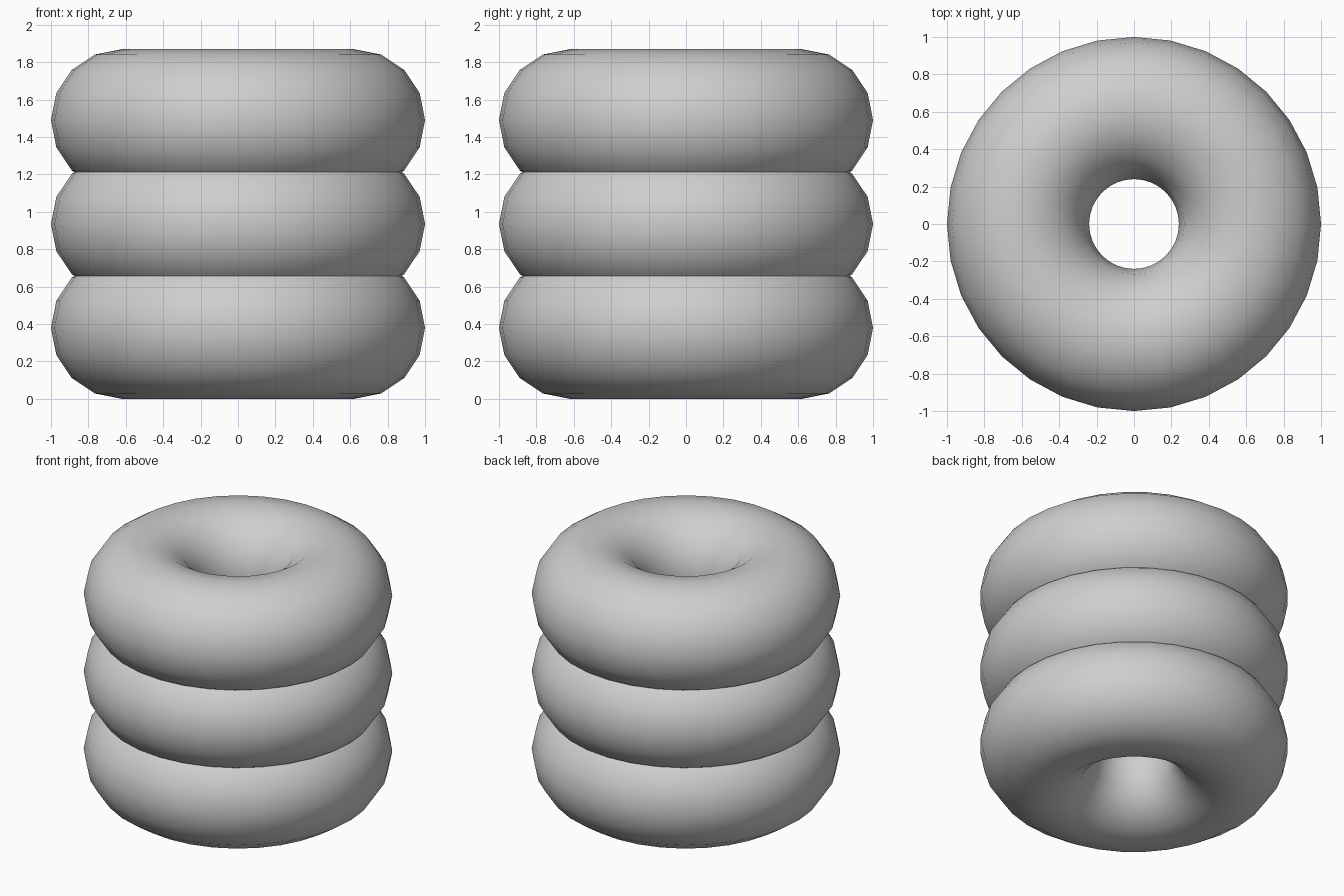
import bpy
import math

# Remove the default cube
cube = bpy.data.objects.get("Cube")
if cube:
    bpy.data.objects.remove(cube, do_unlink=True)

# Single grey material
grey = bpy.data.materials.new("light_grey")
grey.use_nodes = True
colour = (0.62, 0.62, 0.62, 1.0)
grey.diffuse_color = colour
grey.node_tree.nodes["Principled BSDF"].inputs["Base Color"].default_value = colour

MAJOR, MINOR = 0.62, 0.38
SPACING = 0.555


def add_ring(name, z):
    """Smooth ring lying flat, centred on the z axis."""
    bpy.ops.mesh.primitive_torus_add(
        major_radius=MAJOR, minor_radius=MINOR,
        major_segments=32, minor_segments=16, location=(0, 0, z))
    ring = bpy.context.object
    ring.name = name
    ring.data.materials.append(grey)
    bpy.ops.object.shade_smooth_by_angle(angle=math.radians(60))
    return ring


# Stack of three overlapping rings
for i, name in enumerate(("bottom_ring", "middle_ring", "top_ring")):
    add_ring(name, MINOR + i * SPACING)
